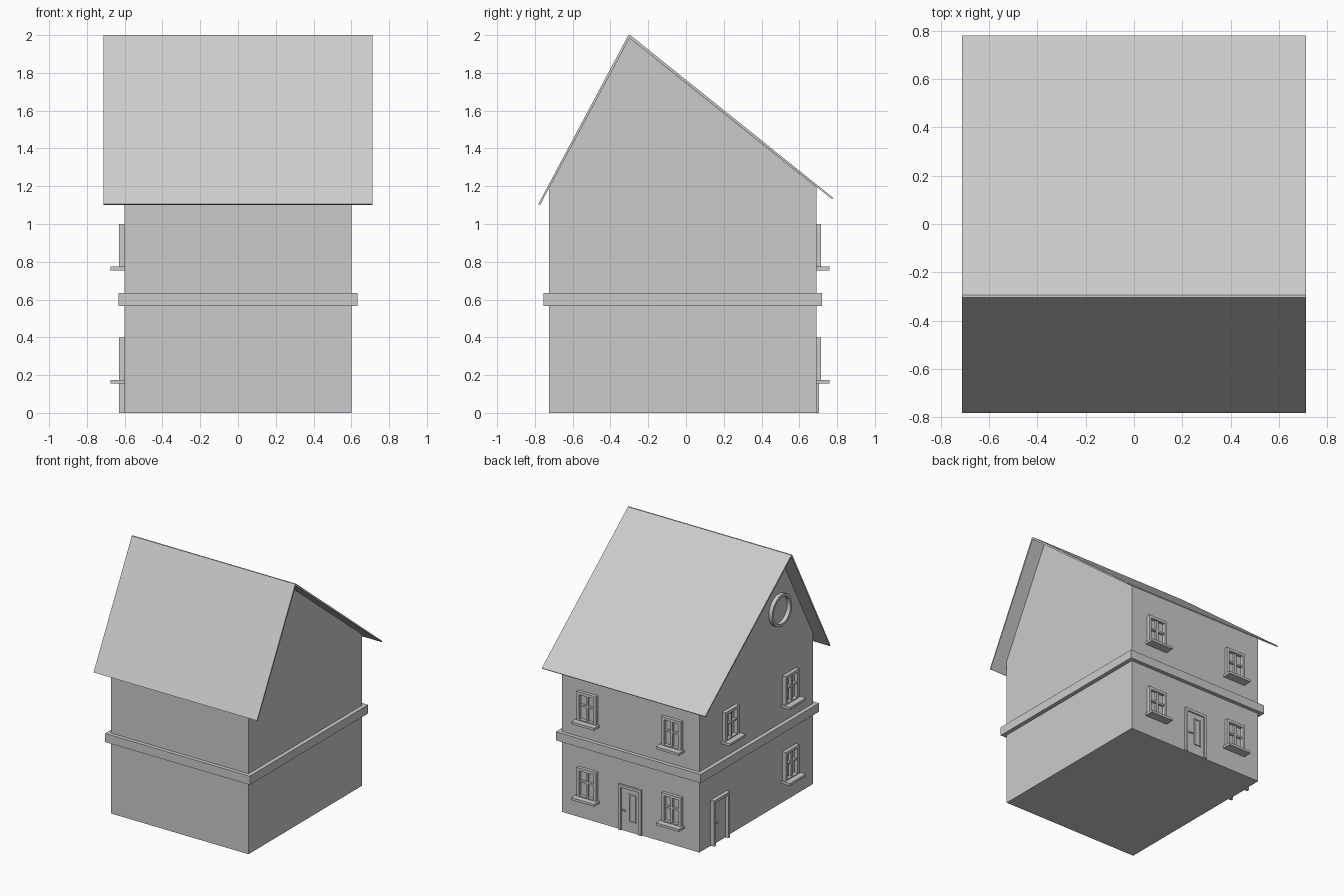
import bpy, bmesh
from math import radians, pi
from mathutils import Matrix, Vector

if "Cube" in bpy.data.objects:
    bpy.data.objects.remove(bpy.data.objects["Cube"])


def make_object(name, bm):
    bmesh.ops.recalc_face_normals(bm, faces=bm.faces[:])
    mesh = bpy.data.meshes.new(name)
    bm.to_mesh(mesh)
    bm.free()
    obj = bpy.data.objects.new(name, mesh)
    bpy.context.collection.objects.link(obj)
    return obj


def boxes(name, ranges, matrix=Matrix()):
    """One object from boxes given as (x0, x1, y0, y1, z0, z1)."""
    bm = bmesh.new()
    for x0, x1, y0, y1, z0, z1 in ranges:
        m = Matrix.Translation(((x0 + x1) / 2, (y0 + y1) / 2, (z0 + z1) / 2))
        m = m @ Matrix.Diagonal((x1 - x0, y1 - y0, z1 - z0, 1))
        bmesh.ops.create_cube(bm, size=1, matrix=matrix @ m)
    return make_object(name, bm)


def extrude_profile(name, points, half):
    """Closed y-z profile extruded from -half to +half along x."""
    bm = bmesh.new()
    face = bm.faces.new([bm.verts.new((-half, y, z)) for y, z in points])
    ext = bmesh.ops.extrude_face_region(bm, geom=[face])
    verts = [v for v in ext["geom"] if isinstance(v, bmesh.types.BMVert)]
    bmesh.ops.translate(bm, verts=verts, vec=(2 * half, 0, 0))
    return make_object(name, bm)


# Walls with the uneven gable, floor band and thin roof slabs
extrude_profile("house_walls", [(-0.725, 0), (0.69, 0), (0.69, 1.195),
                                (-0.3, 1.985), (-0.725, 1.195)], 0.6)
boxes("floor_band", [(-0.632, 0.632, -0.755, 0.72, 0.567, 0.635)])
extrude_profile("roof_front", [(-0.782, 1.105), (-0.305, 2.0), (-0.295, 1.99),
                               (-0.773, 1.10)], 0.713)
extrude_profile("roof_back", [(-0.305, 2.0), (-0.295, 2.0), (0.78, 1.138),
                              (0.774, 1.131), (-0.3, 1.985)], 0.713)

# Wall frames: local x runs along the wall, local -y points outwards
BACK = Matrix.Translation((0, 0.69, 0)) @ Matrix.Rotation(pi, 4, 'Z')
LEFT = Matrix.Translation((-0.6, 0, 0)) @ Matrix.Rotation(radians(-90), 4, 'Z')


def window(name, wall, u, z, depth):
    w, h, t = 0.085, 0.24, 0.022
    top, zm = z + h, z + h * 0.56
    parts = [(u - w, u - w + t, -depth, 0, z, top),
             (u + w - t, u + w, -depth, 0, z, top),
             (u - w + t, u + w - t, -depth, 0, top - t, top),
             (u - w + t, u + w - t, -depth, 0, z, z + t),
             (u - 0.008, u + 0.008, -depth * 0.7, 0, z + t, top - t),
             (u - w + t, u + w - t, -depth * 0.7, 0, zm - 0.007, zm + 0.007),
             (u - 0.1, u + 0.1, -depth - 0.046, 0, z - 0.005, z + 0.014)]
    boxes(name, parts, wall)


def door(name, wall, u, depth, pane):
    w, h, t = 0.1, 0.36, 0.022
    boxes(name + "_frame", [(u - w, u - w + t, -depth, 0, 0, h),
                            (u + w - t, u + w, -depth, 0, 0, h),
                            (u - w + t, u + w - t, -depth, 0, h - t, h)], wall)
    boxes(name + "_leaf", [(u - w + t, u + w - t, -0.005, 0, 0, h - t)], wall)
    boxes(name + "_handle", [(u - 0.065, u - 0.055, -0.014, 0, 0.158, 0.168),
                             (u - 0.065, u - 0.03, -0.018, -0.012, 0.158, 0.168)], wall)
    if pane:
        a, b, s = u - 0.012, u + 0.05, 0.009
        boxes(name + "_pane_trim", [(a, a + s, -0.012, 0, 0.08, 0.30),
                                    (b - s, b, -0.012, 0, 0.08, 0.30),
                                    (a + s, b - s, -0.012, 0, 0.08, 0.089),
                                    (a + s, b - s, -0.012, 0, 0.291, 0.30)], wall)


# Windows and doors on the back and left walls
for level, z in (("lower", 0.16), ("upper", 0.76)):
    for side, u in (("a", -0.37), ("b", 0.37)):
        window(f"back_window_{level}_{side}", BACK, u, z, 0.025)
    window(f"left_window_{level}_front", LEFT, 0.43, z, 0.03)
window("left_window_upper_back", LEFT, -0.32, 0.76, 0.03)
door("back_door", BACK, 0, 0.015, True)
door("left_door", LEFT, -0.45, 0.03, False)

# Round attic window: raised ring on the left gable
bm = bmesh.new()
rings = []
for r, d in ((0.125, 0), (0.125, -0.03), (0.105, -0.03), (0.105, 0)):
    rings.append([bm.verts.new(LEFT @ (Vector((0.3, d, 1.54)) +
                  Matrix.Rotation(2 * pi * i / 32, 3, 'Y') @ Vector((r, 0, 0))))
                  for i in range(32)])
for k in range(4):
    p, q = rings[k], rings[(k + 1) % 4]
    for i in range(32):
        j = (i + 1) % 32
        bm.faces.new((p[i], p[j], q[j], q[i]))
ring = make_object("attic_window_ring", bm)
bpy.context.view_layer.objects.active = ring
ring.select_set(True)
bpy.ops.object.shade_smooth_by_angle(angle=radians(30))
